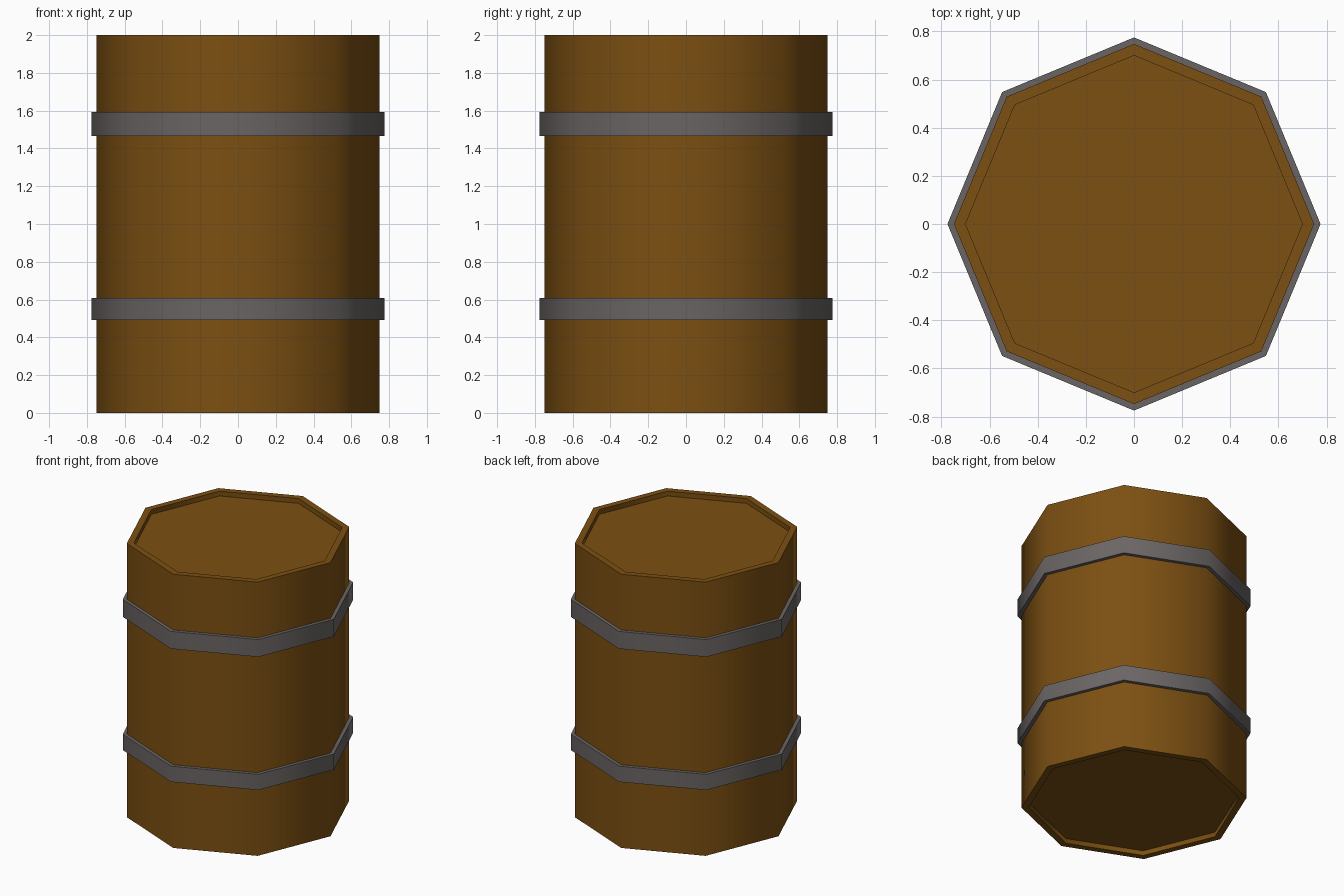
import bpy, bmesh, math

if "Cube" in bpy.data.objects:
    bpy.data.objects.remove(bpy.data.objects["Cube"])

SIDES = 8


def material(name, rgb):
    m = bpy.data.materials.new(name)
    m.diffuse_color = (*rgb, 1.0)
    m.use_nodes = True
    m.node_tree.nodes["Principled BSDF"].inputs["Base Color"].default_value = m.diffuse_color
    return m


def lathe(name, profile, mat, closed):
    """Spin (radius, z) points into eight sides; close the loop or cap both ends."""
    bm = bmesh.new()
    rings = []
    for r, z in profile:
        rings.append([bm.verts.new((r * math.cos(math.tau * i / SIDES),
                                    r * math.sin(math.tau * i / SIDES), z))
                      for i in range(SIDES)])
    pairs = list(zip(rings, rings[1:]))
    if closed:
        pairs.append((rings[-1], rings[0]))
    else:
        bm.faces.new(rings[0][::-1])
        bm.faces.new(rings[-1])
    for a, b in pairs:
        for i in range(SIDES):
            j = (i + 1) % SIDES
            bm.faces.new((a[i], a[j], b[j], b[i]))
    bmesh.ops.recalc_face_normals(bm, faces=bm.faces)
    mesh = bpy.data.meshes.new(name)
    bm.to_mesh(mesh)
    bm.free()
    mesh.materials.append(mat)
    # smooth around the sides, sharp at the rims
    mesh.polygons.foreach_set("use_smooth", [True] * len(mesh.polygons))
    mesh.set_sharp_from_angle(angle=math.radians(60))
    ob = bpy.data.objects.new(name, mesh)
    bpy.context.collection.objects.link(ob)
    return ob


wood = material("brown wood", (0.2, 0.079, 0.006))
iron = material("grey iron", (0.147, 0.129, 0.129))

# Barrel body with recessed lids at both ends
lathe("barrel_body", [(0.70, 0.035), (0.70, 0), (0.748, 0),
                      (0.748, 2), (0.70, 2), (0.70, 1.965)], wood, False)

# Two metal hoops
for name, lo, hi in (("lower_hoop", 0.493, 0.608), ("upper_hoop", 1.466, 1.593)):
    lathe(name, [(0.74, lo), (0.775, lo), (0.775, hi), (0.74, hi)], iron, True)
